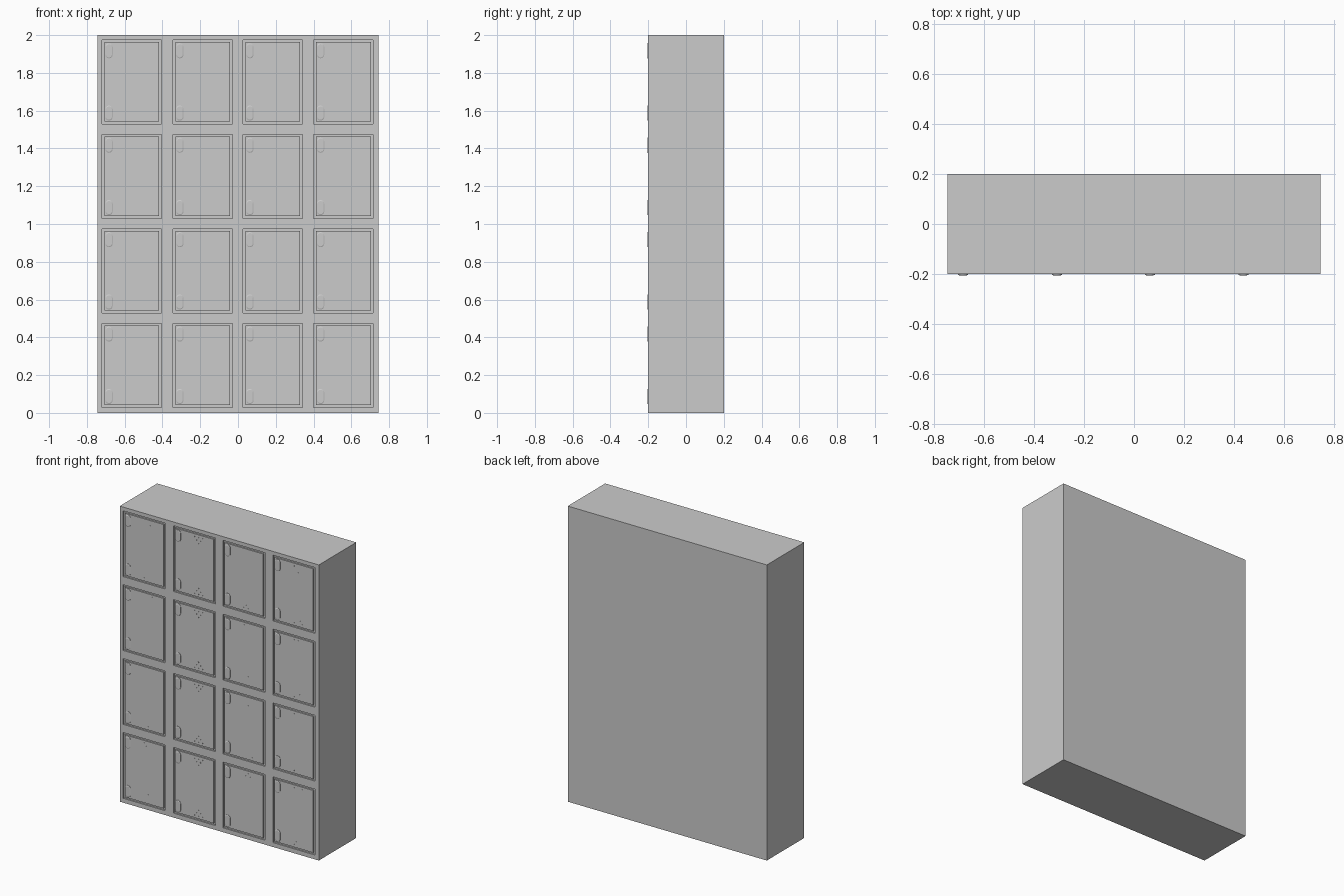
import bpy, bmesh, math
from mathutils import Matrix, Vector

if "Cube" in bpy.data.objects:
    bpy.data.objects.remove(bpy.data.objects["Cube"])

W, D, H = 1.49, 0.40, 2.0
FRONT = -D / 2
GROOVE, DEPTH = 0.012, 0.010
DW, DH = 0.314, 0.445
COLS = [-0.562, -0.187, 0.184, 0.558]
ROWS = [0.252, 0.752, 1.252, 1.752]


def add_object(name, bm):
    bmesh.ops.recalc_face_normals(bm, faces=bm.faces)
    mesh = bpy.data.meshes.new(name)
    bm.to_mesh(mesh)
    bm.free()
    ob = bpy.data.objects.new(name, mesh)
    bpy.context.collection.objects.link(ob)
    return ob


def add_box(bm, center, size):
    bmesh.ops.create_cube(bm, size=1, matrix=Matrix.Translation(center) @ Matrix.Diagonal((*size, 1)))


def add_capsule(bm, x, z, half_w, half_h, seg=10):
    # hinge plate: stadium outline with a chamfered front
    rings = []
    for inset, y in ((0, FRONT + 0.001), (0, FRONT - 0.003), (0.005, FRONT - 0.005)):
        ring = []
        for side in (0, 1):
            for i in range(seg + 1):
                a = math.pi * (side + i / seg)
                cz = (half_h - half_w) * (1 if side == 0 else -1)
                r = half_w - inset
                ring.append(bm.verts.new((x + r * math.cos(a), y, z + cz + r * math.sin(a))))
        rings.append(ring)
    n = len(rings[0])
    for a, b in zip(rings, rings[1:]):
        for i in range(n):
            bm.faces.new((a[i], a[(i + 1) % n], b[(i + 1) % n], b[i]))
    bm.faces.new(rings[0])
    bm.faces.new(rings[-1])


# cabinet body with shallow door recesses
bm = bmesh.new()
add_box(bm, (0, 0, H / 2), (W, D, H))
body = add_object("cabinet_body", bm)

bm = bmesh.new()
for x in COLS:
    for z in ROWS:
        add_box(bm, (x, FRONT, z), (DW, 2 * DEPTH, DH))
cutter = add_object("door_recess_cutter", bm)
cutter.hide_render = True
mod = body.modifiers.new("recesses", 'BOOLEAN')
mod.operation, mod.solver, mod.object = 'DIFFERENCE', 'EXACT', cutter
bpy.context.view_layer.objects.active = body
bpy.ops.object.modifier_apply(modifier=mod.name)
bpy.data.objects.remove(cutter)

# doors, each with two hinge plates and small vent studs
for c, x in enumerate(COLS):
    for r, z in enumerate(ROWS):
        tag = f"{c + 1}_{r + 1}"
        bm = bmesh.new()
        add_box(bm, (x, FRONT + DEPTH / 2, z), (DW - 2 * GROOVE, DEPTH, DH - 2 * GROOVE))
        add_object("door_" + tag, bm)

        bm = bmesh.new()
        for s in (-1, 1):
            add_capsule(bm, x - DW / 2 + 0.036, z + s * 0.165, 0.020, 0.040)
        add_object("hinges_" + tag, bm)

        bm = bmesh.new()
        for s in (-1, 1):
            for row in range(3):
                for i in range(3 - row):
                    p = Vector((x + i * 0.03 + row * 0.015, FRONT, z + s * (0.192 - row * 0.02)))
                    bmesh.ops.create_cone(bm, cap_ends=True, segments=6, radius1=0.004, radius2=0.004,
                                          depth=0.001,
                                          matrix=Matrix.Translation(p) @ Matrix.Rotation(math.pi / 2, 4, 'X'))
        add_object("vent_dots_" + tag, bm)
